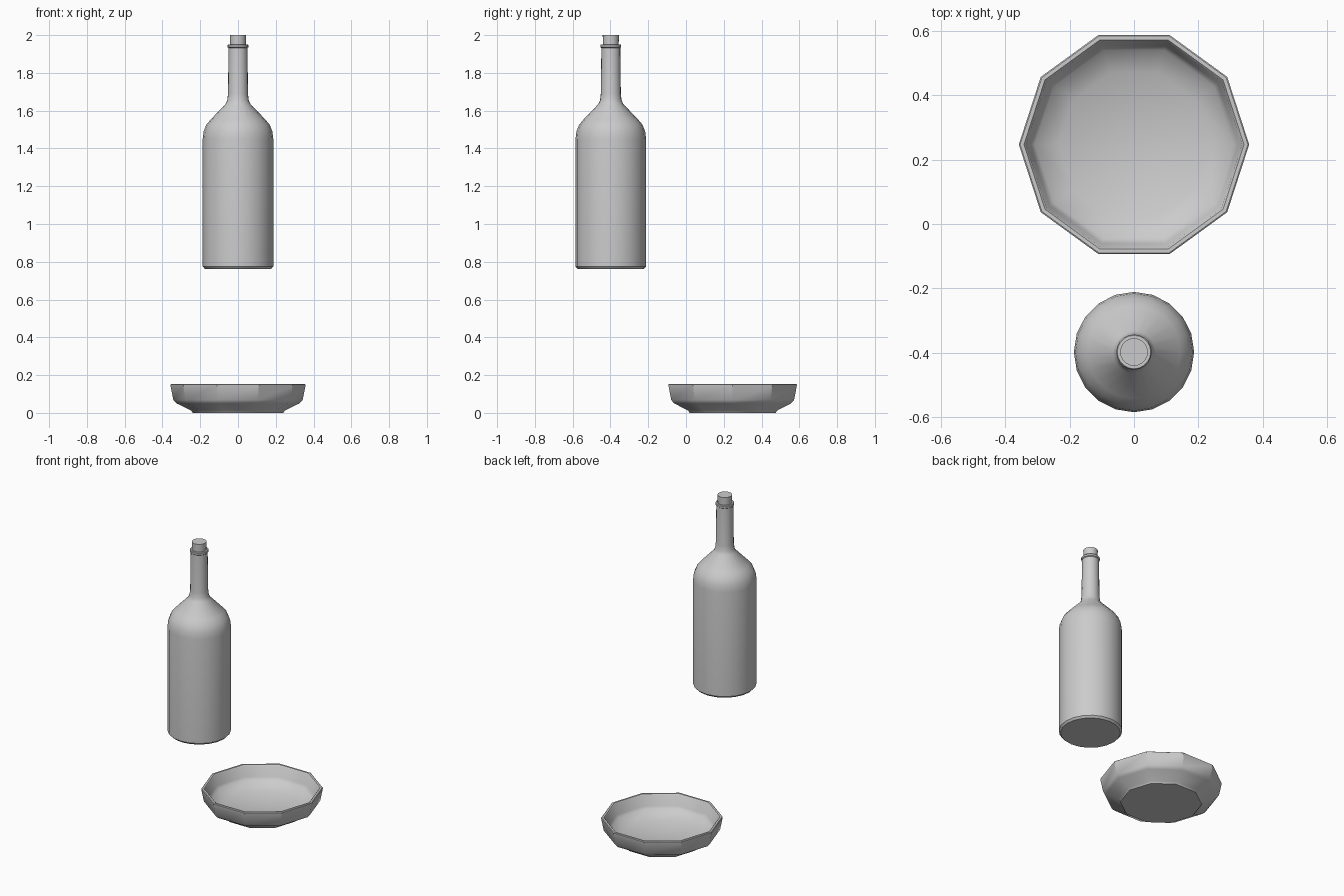
import bpy, bmesh, math

if "Cube" in bpy.data.objects:
    bpy.data.objects.remove(bpy.data.objects["Cube"])


def lathe(name, profile, sides, center, angle):
    """Revolve (radius, z) points round a vertical axis; radius 0 makes a pole."""
    bm = bmesh.new()
    rings = []
    for r, z in profile:
        if r == 0:
            rings.append([bm.verts.new((0, 0, z))])
        else:
            rings.append([bm.verts.new((r * math.cos(2 * math.pi * i / sides),
                                        r * math.sin(2 * math.pi * i / sides), z))
                          for i in range(sides)])
    for a, b in zip(rings, rings[1:]):
        for i in range(sides):
            j = (i + 1) % sides
            if len(a) == 1:
                bm.faces.new((a[0], b[j], b[i]))
            elif len(b) == 1:
                bm.faces.new((a[i], a[j], b[0]))
            else:
                bm.faces.new((a[i], a[j], b[j], b[i]))
    bmesh.ops.recalc_face_normals(bm, faces=bm.faces)
    mesh = bpy.data.meshes.new(name)
    bm.to_mesh(mesh)
    bm.free()
    obj = bpy.data.objects.new(name, mesh)
    obj.location = (center[0], center[1], 0)
    bpy.context.collection.objects.link(obj)
    bpy.ops.object.select_all(action='DESELECT')
    obj.select_set(True)
    bpy.context.view_layer.objects.active = obj
    bpy.ops.object.shade_smooth_by_angle(angle=math.radians(angle))
    return obj


BOTTLE = (0, -0.398)
BOWL = (0, 0.247)

# Bottle: chamfered base, straight body, rounded shoulder, neck and lip
lathe("bottle", [
    (0, 0.763), (0.176, 0.763), (0.187, 0.775), (0.187, 1.45), (0.182, 1.49),
    (0.168, 1.525), (0.145, 1.553), (0.066, 1.635), (0.057, 1.655),
    (0.053, 1.69), (0.050, 1.932), (0.055, 1.936), (0.055, 1.947),
    (0.052, 1.951), (0.043, 1.951), (0.0425, 1.93)], 20, BOTTLE, 32)

# Cork stopper
lathe("cork", [(0, 1.90), (0.040, 1.90), (0.043, 2.0), (0, 2.0)], 20, BOTTLE, 32)

# Ten-sided bowl: foot, flared wall, bevelled rim, hollow inside
lathe("bowl", [
    (0, 0), (0.240, 0), (0.247, 0.012), (0.325, 0.050), (0.342, 0.068),
    (0.357, 0.143), (0.358, 0.150), (0.354, 0.153), (0.342, 0.153),
    (0.336, 0.146), (0.323, 0.082), (0.308, 0.064), (0.235, 0.028), (0, 0.020)],
    10, BOWL, 35)
